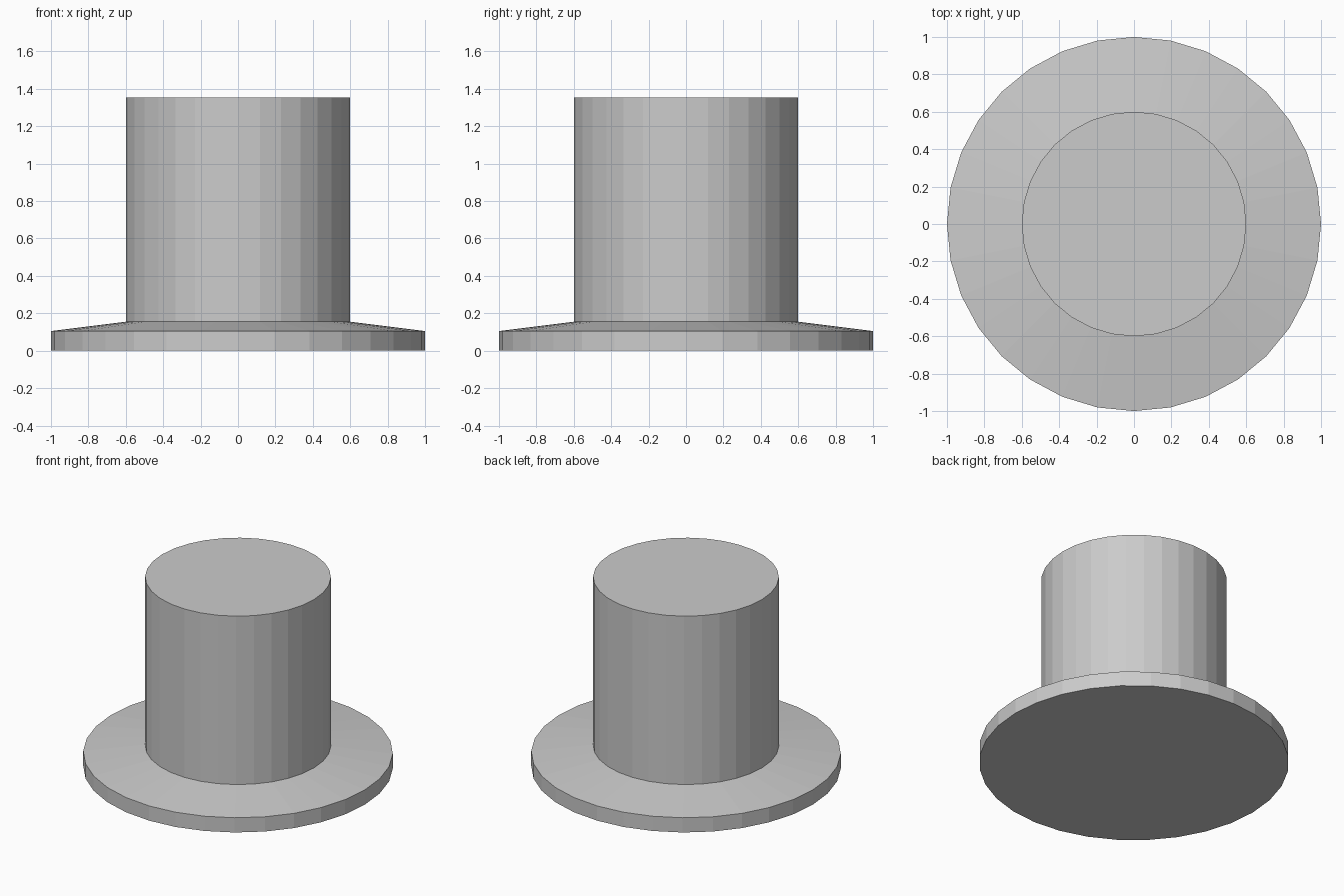
import bpy, bmesh
from math import cos, sin, tau

if "Cube" in bpy.data.objects:
    bpy.data.objects.remove(bpy.data.objects["Cube"])

SIDES = 32


def lathe(name, profile):
    """Revolve (radius, height) points into a closed, flat-shaded solid."""
    bm = bmesh.new()
    rings = [[bm.verts.new((r * cos(tau * i / SIDES), r * sin(tau * i / SIDES), z))
              for i in range(SIDES)] for r, z in profile]
    for low, high in zip(rings, rings[1:]):
        for i in range(SIDES):
            j = (i + 1) % SIDES
            bm.faces.new((low[i], low[j], high[j], high[i]))
    bm.faces.new(rings[0][::-1])
    bm.faces.new(rings[-1])
    mesh = bpy.data.meshes.new(name)
    bm.to_mesh(mesh)
    bm.free()
    obj = bpy.data.objects.new(name, mesh)
    bpy.context.collection.objects.link(obj)
    return obj


# Top hat: brim edge, sloped brim top, straight crown
lathe("top_hat", [(1.0, 0.0), (1.0, 0.105), (0.6, 0.155), (0.6, 1.355)])
